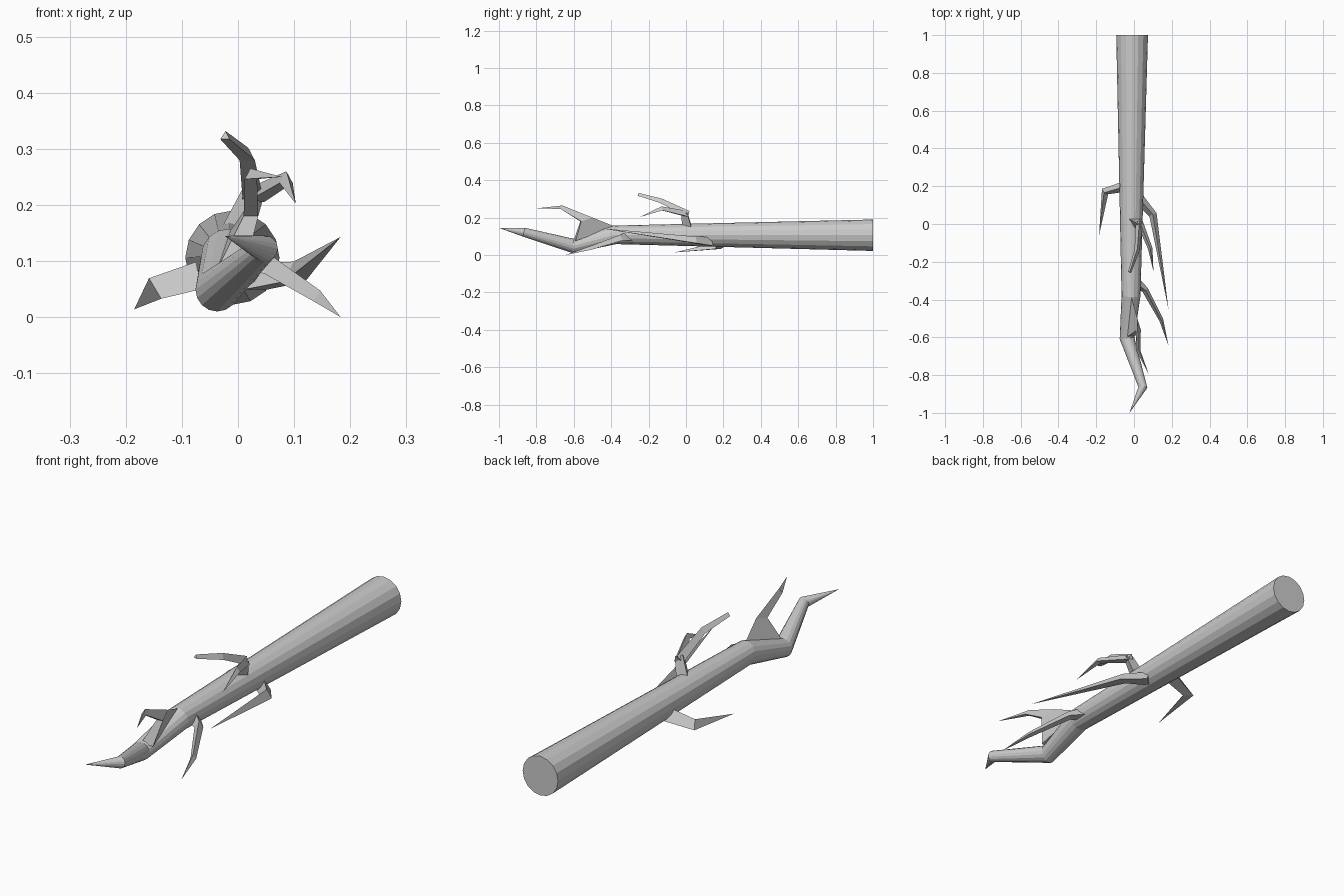
import bpy, bmesh, math
from mathutils import Vector

if "Cube" in bpy.data.objects:
    bpy.data.objects.remove(bpy.data.objects["Cube"])


def make(name, rings):
    """Skin a list of vertex rings; a one-point ring is a tip."""
    bm = bmesh.new()
    loops = [[bm.verts.new(p) for p in r] for r in rings]
    for a, b in zip(loops, loops[1:]):
        n = len(a)
        for i in range(n):
            j = (i + 1) % n
            if len(b) == 1:
                bm.faces.new((a[i], a[j], b[0]))
            else:
                bm.faces.new((a[i], a[j], b[j], b[i]))
    bm.faces.new(loops[0][::-1])
    if len(loops[-1]) > 1:
        bm.faces.new(loops[-1])
    bmesh.ops.recalc_face_normals(bm, faces=bm.faces)
    me = bpy.data.meshes.new(name)
    bm.to_mesh(me)
    bm.free()
    ob = bpy.data.objects.new(name, me)
    bpy.context.collection.objects.link(ob)
    return ob


def limb(name, path, sides=3, roll=90):
    """Tapered limb along (x, y, z, radius) points, mitred at the bends."""
    pts = [Vector(p[:3]) for p in path]
    rings = []
    for i, p in enumerate(pts):
        r = path[i][3]
        if r == 0:
            rings.append([p])
            continue
        d_in = (p - pts[i - 1]).normalized() if i else None
        d_out = (pts[i + 1] - p).normalized() if i + 1 < len(pts) else None
        t = ((d_in or d_out) + (d_out or d_in)).normalized()
        u = t.cross(Vector((0, 0, 1))).normalized()
        v = u.cross(t)
        ring = []
        for k in range(sides):
            a = math.radians(roll) + 2 * math.pi * k / sides
            ring.append(p + r * (u * math.cos(a) + v * math.sin(a)))
        rings.append(ring)
    return make(name, rings)


# Main trunk with crooked end
limb("trunk", [(-0.01, 1.0, 0.106, 0.084), (-0.016, -0.38, 0.108, 0.05),
               (-0.037, -0.605, 0.049, 0.039), (0.047, -0.865, 0.122, 0.024),
               (-0.024, -1.0, 0.145, 0)], sides=16, roll=0)

# Fin-like twig on top near the crooked end
make("top_front_twig", [
    [(-0.015, -0.38, 0.152), (-0.04, -0.6, 0.08), (0.01, -0.59, 0.075)],
    [(0.018, -0.5, 0.2), (0.01, -0.565, 0.18), (0.036, -0.56, 0.18)],
    [(0.022, -0.66, 0.265), (0.012, -0.67, 0.246), (0.034, -0.67, 0.246)],
    [(0.078, -0.795, 0.25)]])

# Forked twig on top at the middle
limb("fork_stem", [(-0.005, 0.015, 0.14, 0.034), (0.03, -0.005, 0.228, 0.022)])
limb("fork_upper", [(0.028, 0.01, 0.215, 0.022), (0.017, -0.135, 0.287, 0.016),
                    (-0.023, -0.255, 0.322, 0.01)])
limb("fork_side", [(0.03, 0.01, 0.215, 0.02), (0.086, -0.13, 0.246, 0.014),
                   (0.103, -0.25, 0.202, 0)])

# Side twigs
limb("left_twig", [(-0.04, 0.2, 0.075, 0.034), (-0.155, 0.17, 0.045, 0.025),
                   (-0.185, -0.06, 0.014, 0)])
limb("right_rear_twig", [(0.03, 0.13, 0.065, 0.032), (0.1, 0.05, 0.075, 0.024),
                         (0.183, -0.455, 0.143, 0)])
limb("right_front_twig", [(0.01, -0.31, 0.095, 0.032), (0.06, -0.35, 0.088, 0.02),
                          (0.145, -0.51, 0.035, 0.013), (0.183, -0.645, 0.0, 0)])
